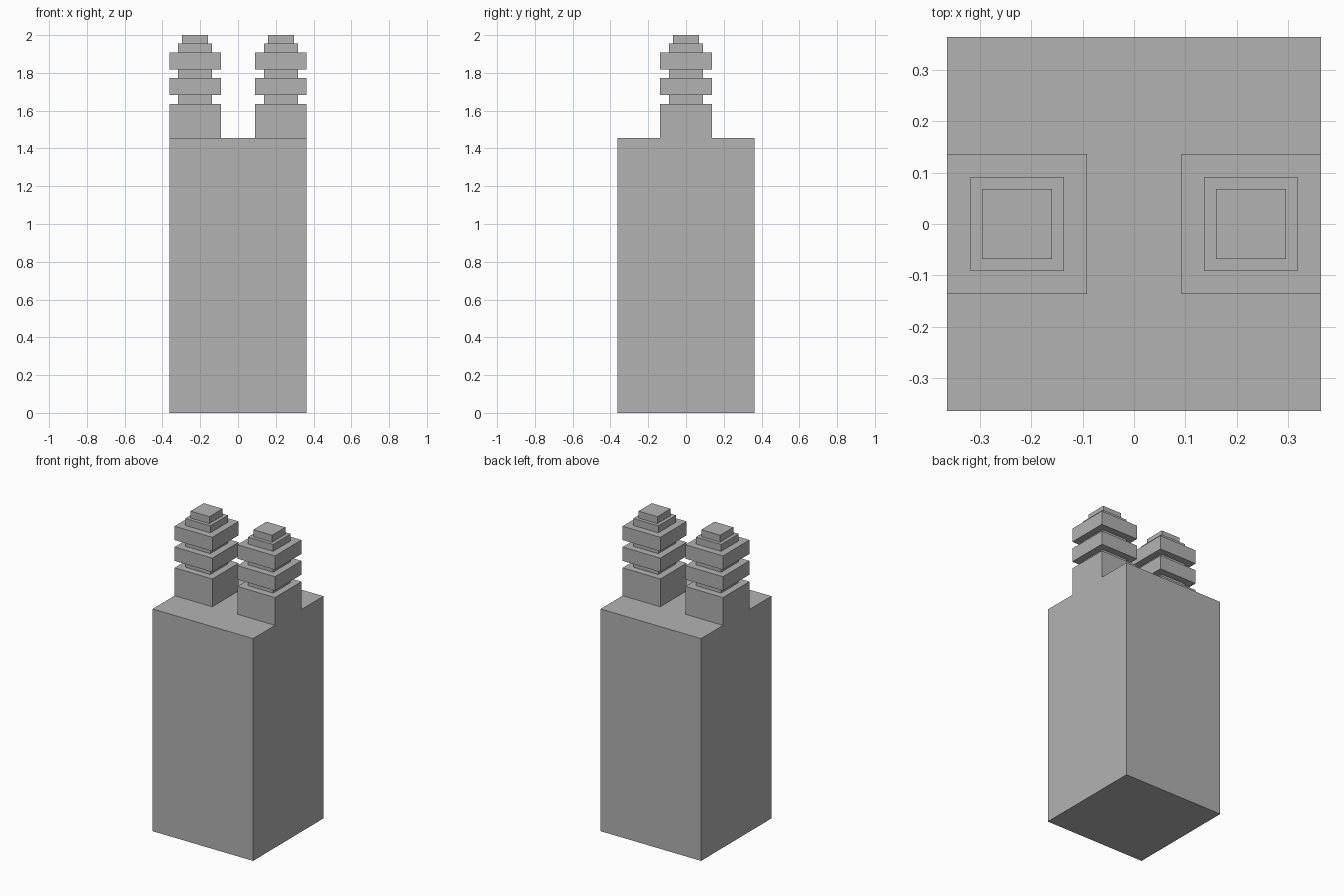
import bpy
import bmesh
from mathutils import Matrix, Vector

cube = bpy.data.objects.get("Cube")
if cube:
    bpy.data.objects.remove(cube, do_unlink=True)

U = 2 / 44  # module: the whole model is 44 modules tall

grey = bpy.data.materials.new("plain_grey")
grey.use_nodes = True
colour = (0.448, 0.448, 0.448, 1)
grey.diffuse_color = colour
grey.node_tree.nodes["Principled BSDF"].inputs["Base Color"].default_value = colour


def block(name, x, width, z0, z1):
    """Square block centred on (x, 0), all sizes in modules."""
    bm = bmesh.new()
    size = Matrix.Diagonal((width * U, width * U, (z1 - z0) * U, 1))
    centre = Matrix.Translation(Vector((x, 0, (z0 + z1) / 2)) * U)
    bmesh.ops.create_cube(bm, size=1, matrix=centre @ size)
    mesh = bpy.data.meshes.new(name)
    bm.to_mesh(mesh)
    bm.free()
    mesh.materials.append(grey)
    obj = bpy.data.objects.new(name, mesh)
    bpy.context.collection.objects.link(obj)
    return obj


# Tall main body
block("body", 0, 16, 0, 32)

# Stacked terminal parts: name, width, bottom, top
STACK = [
    ("base", 6, 32, 36),
    ("lower_neck", 4, 36, 37),
    ("lower_fin", 6, 37, 39),
    ("upper_neck", 4, 39, 40),
    ("upper_fin", 6, 40, 42),
    ("shoulder", 4, 42, 43),
    ("cap", 3, 43, 44),
]

# Matching terminals on both sides
for side, x in (("left", 5), ("right", -5)):
    for part, width, z0, z1 in STACK:
        block(f"{side}_terminal_{part}", x, width, z0, z1)
